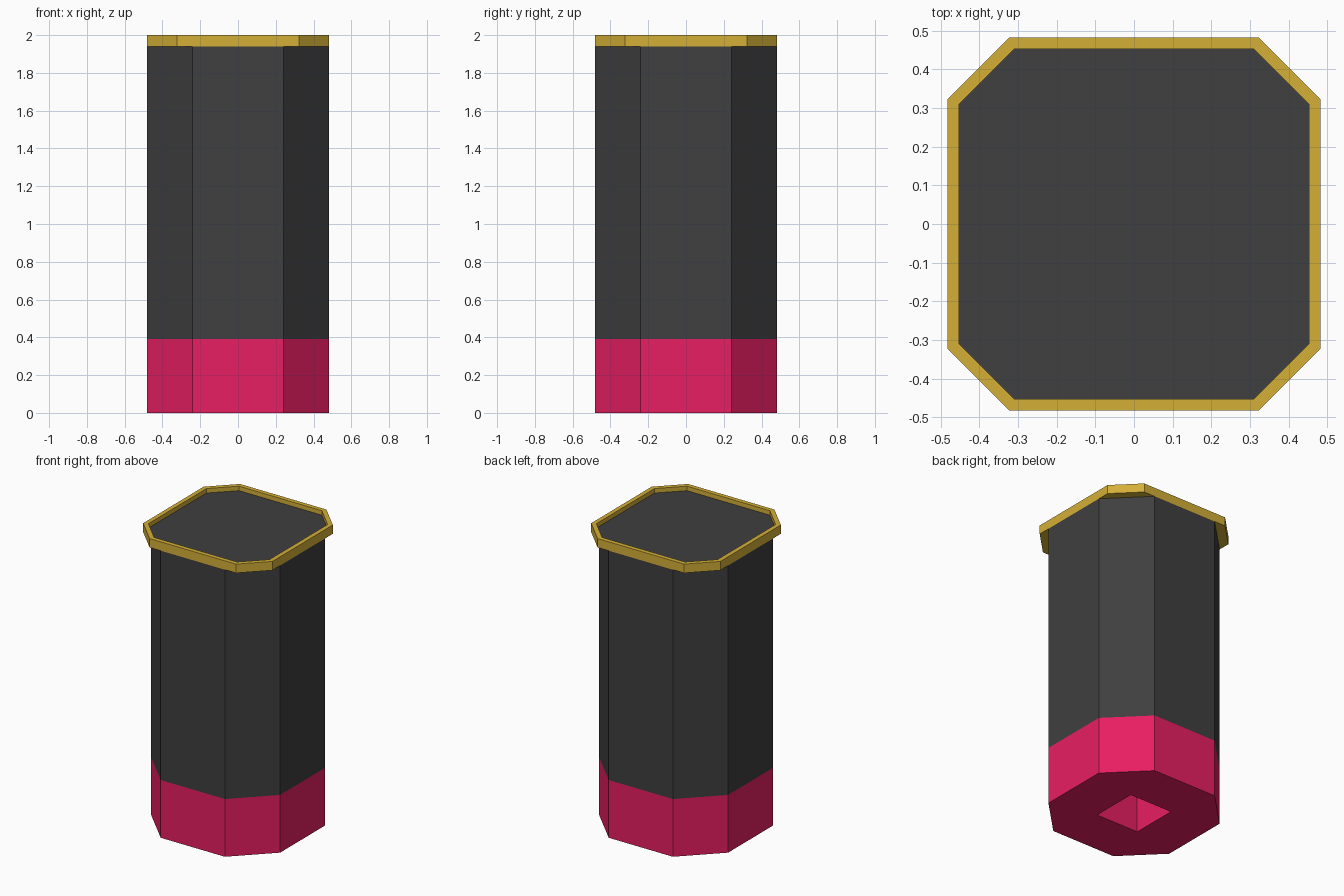
import bpy, bmesh

if "Cube" in bpy.data.objects:
    bpy.data.objects.remove(bpy.data.objects["Cube"])


def material(name, rgb):
    m = bpy.data.materials.new(name)
    m.diffuse_color = (*rgb, 1)
    m.use_nodes = True
    m.node_tree.nodes["Principled BSDF"].inputs["Base Color"].default_value = m.diffuse_color
    return m


def octagon(half, flat):
    """Square of half-width `half` whose straight sides end at +-flat."""
    return [(flat, -half), (half, -flat), (half, flat), (flat, half),
            (-flat, half), (-half, flat), (-half, -flat), (-flat, -half)]


def square(h):
    # eight points (corners doubled by side points) so it can bridge to an octagon
    return [(0, -h), (h, -h), (h, 0), (h, h), (0, h), (-h, h), (-h, 0), (-h, -h)]


def loft(name, rings, mat):
    """Closed solid through a list of (outline, z) rings, capped at both ends."""
    bm = bmesh.new()
    loops = [[bm.verts.new((x, y, z)) for x, y in pts] for pts, z in rings]
    for a, b in zip(loops, loops[1:]):
        for i in range(8):
            j = (i + 1) % 8
            bm.faces.new((a[i], a[j], b[j], b[i]))
    bm.faces.new(loops[0][::-1])
    bm.faces.new(loops[-1])
    bmesh.ops.recalc_face_normals(bm, faces=bm.faces)
    me = bpy.data.meshes.new(name)
    bm.to_mesh(me)
    bm.free()
    me.materials.append(mat)
    ob = bpy.data.objects.new(name, me)
    bpy.context.collection.objects.link(ob)
    return ob


dark = material("dark_grey", (0.05, 0.05, 0.05))
pink = material("pink", (0.81, 0.013, 0.125))
gold = material("gold", (0.66, 0.43, 0.038))

HALF = 0.483
body = octagon(HALF, 0.24)
rim_out = octagon(HALF, 0.323)
rim_in = octagon(0.453, 0.31)
hole = square(0.16)

# pink base with a square socket underneath
loft("base", [(hole, 0.385), (hole, 0), (body, 0), (body, 0.39)], pink)

# tall dark body
loft("body", [(body, 0.39), (body, 1.94)], dark)

# gold rim with a shallow recess
loft("rim", [(rim_out, 1.94), (rim_out, 2.0), (rim_in, 2.0), (rim_in, 1.95)], gold)

# dark lid sunk inside the rim
loft("lid", [(rim_in, 1.95), (rim_in, 1.97)], dark)
